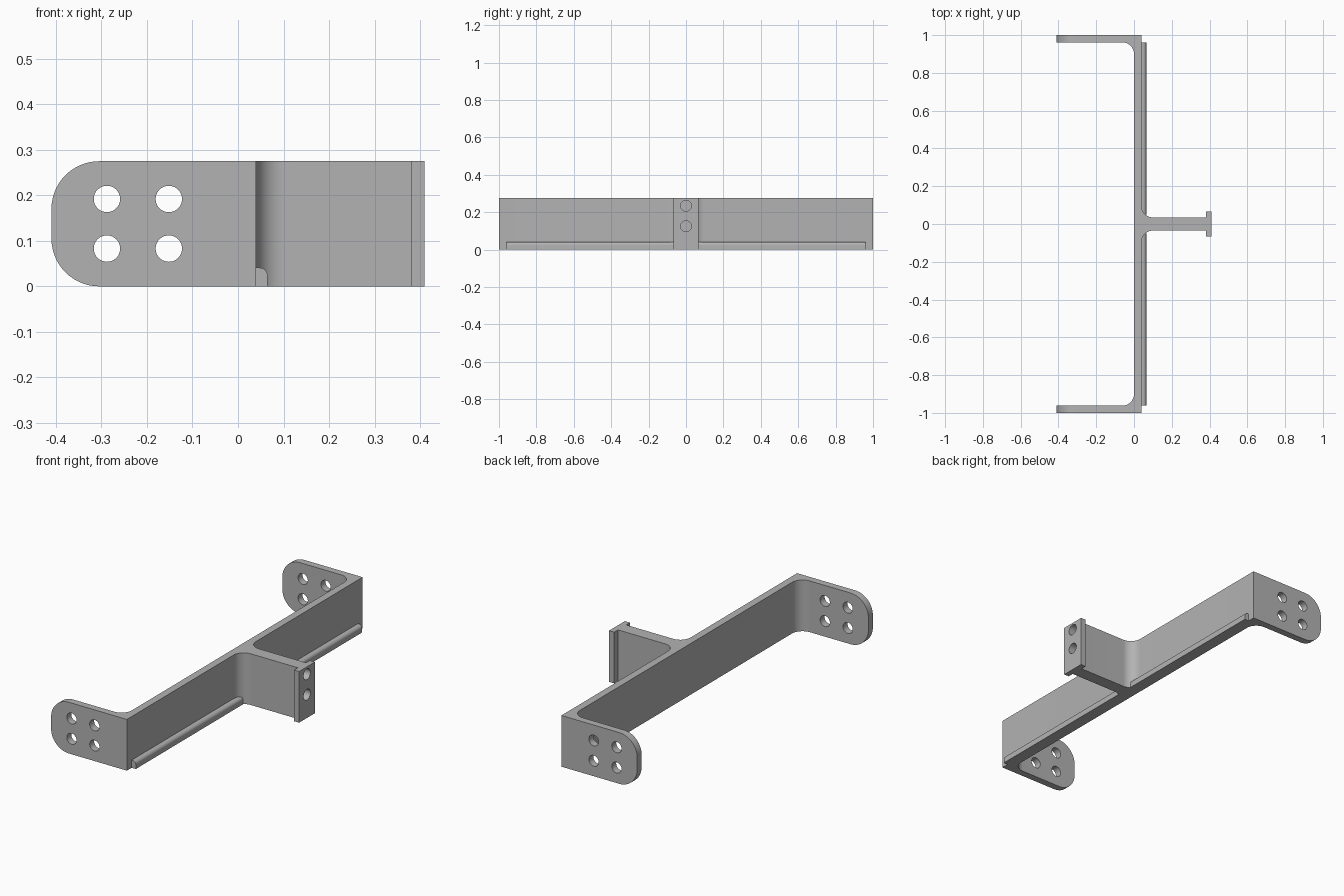
import bpy, bmesh
from math import sin, cos, pi, radians
from mathutils import Matrix

cube = bpy.data.objects.get("Cube")
if cube:
    bpy.data.objects.remove(cube, do_unlink=True)

HEIGHT = 0.275

grey = bpy.data.materials.new("plain grey")
grey.use_nodes = True
grey.diffuse_color = (0.45, 0.45, 0.45, 1)
grey.node_tree.nodes["Principled BSDF"].inputs["Base Color"].default_value = grey.diffuse_color


def add_object(name, bm):
    bmesh.ops.recalc_face_normals(bm, faces=bm.faces)
    mesh = bpy.data.meshes.new(name)
    bm.to_mesh(mesh)
    bm.free()
    mesh.materials.append(grey)
    obj = bpy.data.objects.new(name, mesh)
    bpy.context.collection.objects.link(obj)
    return obj


def extrude(points, direction):
    bm = bmesh.new()
    face = bm.faces.new([bm.verts.new(p) for p in points])
    moved = bmesh.ops.extrude_face_region(bm, geom=[face], use_keep_orig=True)["geom"]
    verts = [v for v in moved if isinstance(v, bmesh.types.BMVert)]
    bmesh.ops.translate(bm, verts=verts, vec=direction)
    return bm


def arc(cx, cy, radius, start, end, steps=12):
    angles = [radians(start + (end - start) * i / steps) for i in range(steps + 1)]
    return [(cx + radius * cos(a), cy + radius * sin(a)) for a in angles]


def smooth(obj):
    bpy.ops.object.select_all(action="DESELECT")
    obj.select_set(True)
    bpy.context.view_layer.objects.active = obj
    bpy.ops.object.shade_smooth_by_angle(angle=radians(30))


def drill(obj, location, axis, radius, depth):
    bm = bmesh.new()
    bmesh.ops.create_cone(bm, cap_ends=True, segments=40, radius1=radius, radius2=radius,
                          depth=depth, matrix=Matrix.Translation(location) @ Matrix.Rotation(pi / 2, 4, axis))
    cutter = add_object("hole_cutter", bm)
    cutter.hide_render = True
    mod = obj.modifiers.new("hole", "BOOLEAN")
    mod.operation = "DIFFERENCE"
    mod.solver = "EXACT"
    mod.object = cutter
    bpy.context.view_layer.objects.active = obj
    bpy.ops.object.modifier_apply(modifier=mod.name)
    bpy.data.objects.remove(cutter, do_unlink=True)


# Bracket body: long web, two end flanges and a T-shaped middle arm with fillets
half = [(0.41, 0.067), (0.38, 0.067), (0.38, 0.035)]
half += arc(0.10, 0.095, 0.06, 270, 180)
half += [(0.04, 1), (-0.41, 1), (-0.41, 0.962)]
half += arc(-0.062, 0.90, 0.062, 90, 0)
outline = half + [(x, -y) for x, y in reversed(half)]
bm = extrude([(x, y, 0) for x, y in outline], (0, 0, HEIGHT))

# Rounded flange ends
corners = [e for e in bm.edges
           if all(v.co.x < -0.4 for v in e.verts)
           and abs(e.verts[0].co.z - e.verts[1].co.z) < 0.01]
bmesh.ops.bevel(bm, geom=corners, offset=0.105, segments=14, profile=0.5, affect="EDGES")
body = add_object("bracket_body", bm)

# Four holes through each flange, two blind holes in the arm's end plate
for side in (-1, 1):
    for x in (-0.288, -0.152):
        for z in (0.083, 0.192):
            drill(body, (x, side * 0.98, z), "X", 0.029, 0.1)
for z in (0.125, 0.235):
    drill(body, (0.41, 0, z), "Y", 0.029, 0.2)
smooth(body)

# Small rounded ledges along the foot of the web
ledge = [(0.04, 0), (0.065, 0)] + arc(0.047, 0.023, 0.018, 0, 90, 8) + [(0.04, 0.041)]
for name, side in (("ledge_right", -1), ("ledge_left", 1)):
    bm = extrude([(x, side * 0.05, z) for x, z in ledge], (0, side * 0.91, 0))
    smooth(add_object(name, bm))
